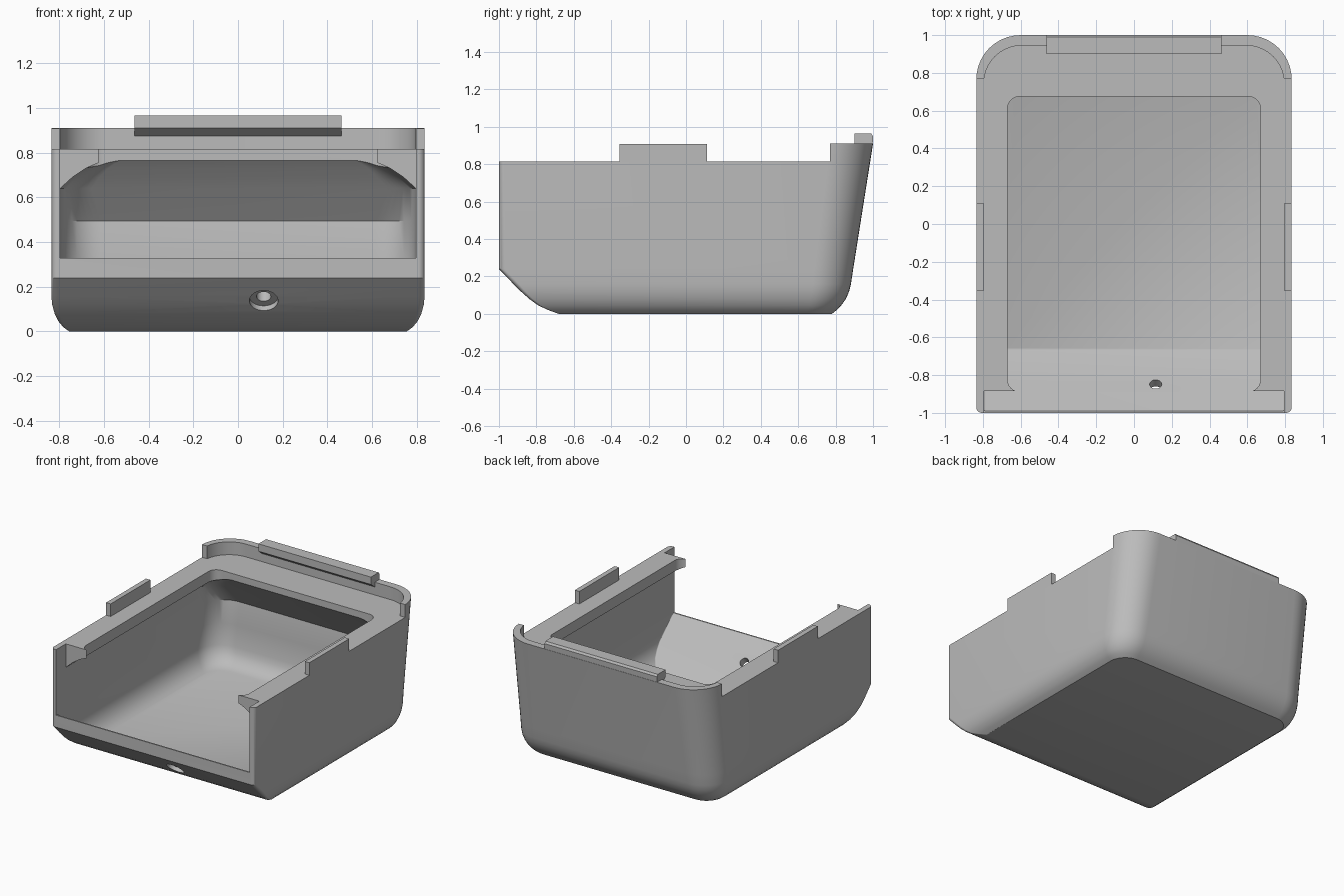
import bpy, bmesh, math
from mathutils import Vector

if "Cube" in bpy.data.objects:
    bpy.data.objects.remove(bpy.data.objects["Cube"])

grey = bpy.data.materials.new("plain grey")
grey.use_nodes = True
grey.diffuse_color = (0.5, 0.5, 0.5, 1)
grey.node_tree.nodes["Principled BSDF"].inputs["Base Color"].default_value = (0.5, 0.5, 0.5, 1)


def finish(name, bm):
    bmesh.ops.recalc_face_normals(bm, faces=bm.faces)
    mesh = bpy.data.meshes.new(name)
    bm.to_mesh(mesh)
    bm.free()
    mesh.materials.append(grey)
    ob = bpy.data.objects.new(name, mesh)
    bpy.context.collection.objects.link(ob)
    return ob


def outline(w, front, back, r_front, r_back, steps=10):
    """Rounded rectangle with separate front and back corner radii."""
    corners = [(1, back, r_back, 0), (-1, back, r_back, 90),
               (-1, front, r_front, 180), (1, front, r_front, 270)]
    pts = []
    for sx, y, r, start in corners:
        cy = y - r if y == back else y + r
        for i in range(steps + 1):
            a = math.radians(start + 90 * i / steps)
            pts.append((sx * (w - r) + r * math.cos(a), cy + r * math.sin(a)))
    return pts


def loft(name, levels):
    """Skin a stack of (z, half width, front, back, front radius, back radius)."""
    bm = bmesh.new()
    rings = [[bm.verts.new((x, y, z)) for x, y in outline(*rest)] for z, *rest in levels]
    n = len(rings[0])
    for low, high in zip(rings, rings[1:]):
        for i in range(n):
            j = (i + 1) % n
            bm.faces.new((low[i], low[j], high[j], high[i]))
    bm.faces.new(rings[0])
    bm.faces.new(rings[-1])
    return finish(name, bm)


def box(name, lo, hi):
    bm = bmesh.new()
    bmesh.ops.create_cube(bm, size=1)
    for v in bm.verts:
        v.co = [(a + b) / 2 + c * (b - a) for a, b, c in zip(lo, hi, v.co)]
    return finish(name, bm)


def drill(name, centre, axis, radius, depth):
    bm = bmesh.new()
    bmesh.ops.create_cone(bm, cap_ends=True, segments=32, radius1=radius, radius2=radius, depth=depth)
    turn = Vector((0, 0, 1)).rotation_difference(axis)
    for v in bm.verts:
        v.co = turn @ v.co + centre
    return finish(name, bm)


def cut(target, cutter):
    mod = target.modifiers.new("cut", "BOOLEAN")
    mod.operation, mod.solver, mod.object = "DIFFERENCE", "EXACT", cutter
    bpy.context.view_layer.objects.active = target
    bpy.ops.object.modifier_apply(modifier=mod.name)
    bpy.data.objects.remove(cutter)


def smooth(ob):
    bpy.ops.object.select_all(action="DESELECT")
    ob.select_set(True)
    bpy.context.view_layer.objects.active = ob
    bpy.ops.object.shade_smooth_by_angle(angle=math.radians(30))


# Outer shell: rounded underside, sloping front foot and leaning back wall
shell = loft("shell", [
    (0, .755, -.68, .78, .01, .13),
    (.02, .782, -.735, .805, .012, .15),
    (.045, .803, -.79, .83, .015, .17),
    (.08, .82, -.838, .855, .02, .19),
    (.12, .831, -.883, .872, .025, .2),
    (.16, .835, -.923, .882, .03, .205),
    (.24, .835, -1, .894, .03, .21),
    (.91, .835, -1, 1, .03, .235)])

# Inner cavity: open front, undercut rim tapering to a domed top
cut(shell, loft("cavity_cutter", [
    (.05, .7, -.665, .73, .01, .13),
    (.07, .735, -.695, .775, .01, .15),
    (.1, .765, -.735, .812, .01, .17),
    (.14, .785, -.785, .834, .01, .18),
    (.18, .795, -.83, .845, .01, .18),
    (.329, .795, -.99, .869, .01, .18),
    (.33, .795, -1.2, .869, .01, .18),
    (.495, .795, -1.2, .895, .01, .18),
    (.64, .795, -1.2, .78, .01, .14),
    (.69, .74, -1.2, .74, .01, .12),
    (.73, .68, -1.2, .705, .01, .1),
    (.752, .63, -1.2, .687, .01, .08),
    (.765, .58, -1.2, .675, .01, .06)]))

# Top opening, front gap and the raised back lip
opening = (.67, -.888, .675, .065, .065)
cut(shell, loft("opening_cutter", [(.6, *opening), (1.1, *opening)]))
cut(shell, box("front_gap_cutter", (-.795, -1.2, .33), (.795, -.885, 1.1)))
cut(shell, box("rim_cutter", (-1, -1.2, .815), (1, .77, 1.1)))
lip_inside = (.795, .4, .945, .01, .2)
cut(shell, loft("lip_cutter", [(.815, *lip_inside), (1.1, *lip_inside)]))

# Counterbored screw hole, square to the front slope
axis = Vector((0, .65, .76))
mouth = Vector((.115, -.9, .137))
cut(shell, drill("hole_cutter", mouth, axis, .032, .4))
cut(shell, drill("counterbore_cutter", mouth, axis, .064, .05))
smooth(shell)

# Side tabs
for side, sx in (("left", 1), ("right", -1)):
    xs = sorted((sx * .798, sx * .835))
    box(side + "_tab", (xs[0], -.355, .815), (xs[1], .112, .908))

# Back latch bar with a slanted underside
profile = [(.9, .91), (.945, .875), (.97, .875), (.998, .91),
           (1, .95), (.99, .965), (.9, .965)]
bm = bmesh.new()
ends = [[bm.verts.new((x, y, z)) for y, z in profile] for x in (-.462, .462)]
for i in range(len(profile)):
    bm.faces.new((ends[0][i - 1], ends[0][i], ends[1][i], ends[1][i - 1]))
for end in ends:
    bm.faces.new(end)
finish("latch_bar", bm)
